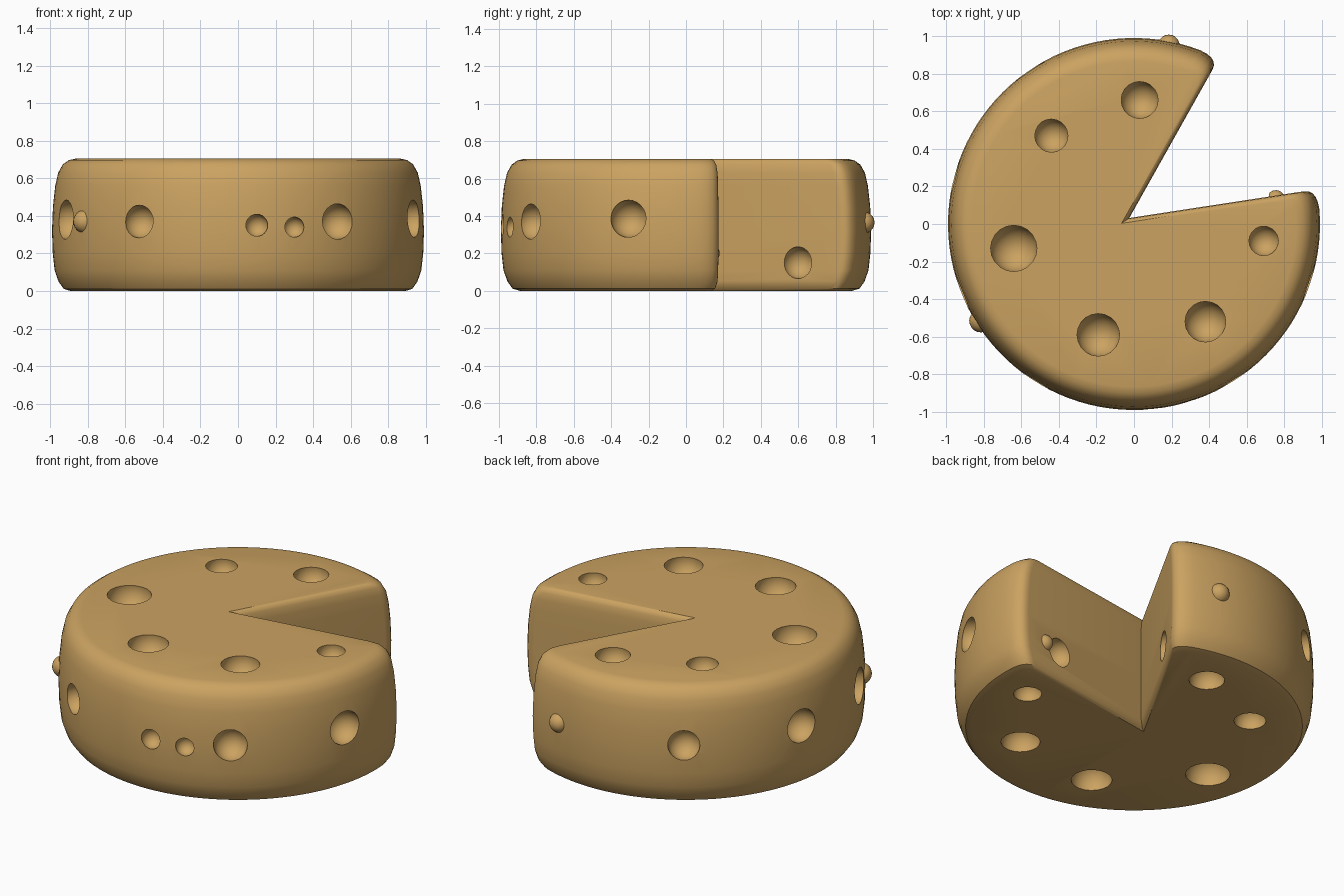
import bpy, bmesh, math
from mathutils import Vector, Matrix

if "Cube" in bpy.data.objects:
    bpy.data.objects.remove(bpy.data.objects["Cube"])

mat = bpy.data.materials.new("cheese yellow")
mat.diffuse_color = (0.60, 0.365, 0.12, 1)
mat.use_nodes = True
mat.node_tree.nodes["Principled BSDF"].inputs["Base Color"].default_value = mat.diffuse_color

A1, A2 = math.radians(60.7), math.radians(8.7)   # directions of the two cut faces
MID = (A1 + A2) / 2


def make_object(name, bm):
    bmesh.ops.recalc_face_normals(bm, faces=bm.faces[:])
    me = bpy.data.meshes.new(name)
    bm.to_mesh(me)
    bm.free()
    me.materials.append(mat)
    ob = bpy.data.objects.new(name, me)
    bpy.context.collection.objects.link(ob)
    return ob


def hit_circle(p, ang, r):
    # where a ray from p leaves the circle of radius r
    d = Vector((math.cos(ang), math.sin(ang)))
    b = p.dot(d)
    return p + d * (-b + math.sqrt(b * b - p.dot(p) + r * r))


def outline(r, inset):
    # wheel outline with the wedge removed and softened outer corners
    k = inset / math.sin((A1 - A2) / 2)
    apex = Vector((-0.025, 0.032)) - k * Vector((math.cos(MID), math.sin(MID)))
    c1, c2 = hit_circle(apex, A1, r), hit_circle(apex, A2, r)
    t1 = math.atan2(c1.y, c1.x) + 0.11
    t2 = math.atan2(c2.y, c2.x) + 2 * math.pi - 0.11
    n = 90
    arc = [Vector((r * math.cos(t), r * math.sin(t)))
           for t in (t1 + (t2 - t1) * i / n for i in range(n + 1))]

    def fillet(a, c, b):
        return [a * (1 - s) ** 2 + c * 2 * s * (1 - s) + b * s * s
                for s in (0.0, 0.2, 0.4, 0.6, 0.8)]
    w1 = c1 + (apex - c1).normalized() * 0.07
    w2 = c2 + (apex - c2).normalized() * 0.07
    return [apex] + fillet(w1, c1, arc[0]) + arc + fillet(w2, c2, arc[-1])[::-1]


# cheese wheel: stacked outlines (radius, height, inset of the cut faces)
levels = [(0.89, 0.0, 0.022), (0.928, 0.012, 0.009), (0.955, 0.05, 0.0), (0.976, 0.11, 0),
          (0.986, 0.2, 0), (0.99, 0.32, 0), (0.985, 0.45, 0), (0.973, 0.56, 0),
          (0.957, 0.63, 0), (0.932, 0.675, 0.004), (0.90, 0.697, 0.012), (0.865, 0.705, 0.022)]
bm = bmesh.new()
rings = [[bm.verts.new((p.x, p.y, z)) for p in outline(r, e)] for r, z, e in levels]
for lo, hi in zip(rings, rings[1:]):
    for i in range(len(lo)):
        j = (i + 1) % len(lo)
        bm.faces.new((lo[i], lo[j], hi[j], hi[i]))
bm.faces.new(rings[0][::-1])
bm.faces.new(rings[-1])
cheese = make_object("cheese_wheel", bm)


def spheres(name, items):
    b = bmesh.new()
    for x, y, z, r in items:
        bmesh.ops.create_uvsphere(b, u_segments=20, v_segments=12, radius=r,
                                  matrix=Matrix.Translation((x, y, z)))
    ob = make_object(name, b)
    ob.hide_render = True
    return ob


# holes: same layout on top and bottom
flat = [(0.03, 0.66, 0.1), (-0.44, 0.47, 0.09), (-0.64, -0.13, 0.125),
        (-0.19, -0.59, 0.115), (0.38, -0.52, 0.11), (0.69, -0.09, 0.08)]
holes = []
for x, y, r in flat:
    holes += [(x, y, 0.69, r), (x, y, 0.015, r)]
# holes around the rim: (x, y, height, radius)
for x, y, z, r in [(-0.53, -0.84, 0.37, 0.088), (0.1, -0.98, 0.35, 0.06),
                   (0.3, -0.94, 0.34, 0.055), (0.53, -0.83, 0.37, 0.095),
                   (0.94, -0.31, 0.385, 0.1), (-0.554, 0.812, 0.37, 0.09),
                   (-0.95, 0.25, 0.38, 0.1), (-0.92, -0.36, 0.38, 0.105)]:
    k = 0.975 / math.hypot(x, y)
    holes.append((x * k, y * k, z, r))
# holes in the two cut faces
holes += [(0.29, 0.60, 0.15, 0.085), (0.65, 0.13, 0.18, 0.085)]
cutter = spheres("hole_cutter", holes)

# small lumps on the rim and cut face
lumps = spheres("lump_helper", [(-0.815, -0.515, 0.37, 0.062), (0.185, 0.95, 0.365, 0.058),
                                (0.755, 0.13, 0.2, 0.05)])

bpy.context.view_layer.objects.active = cheese
cheese.select_set(True)
for op, ob in (("UNION", lumps), ("DIFFERENCE", cutter)):
    m = cheese.modifiers.new(op.lower(), "BOOLEAN")
    m.operation, m.solver, m.object = op, "EXACT", ob
    bpy.ops.object.modifier_apply(modifier=m.name)
for ob in (lumps, cutter):
    bpy.data.objects.remove(ob)
bpy.ops.object.shade_smooth_by_angle(angle=math.radians(35))
